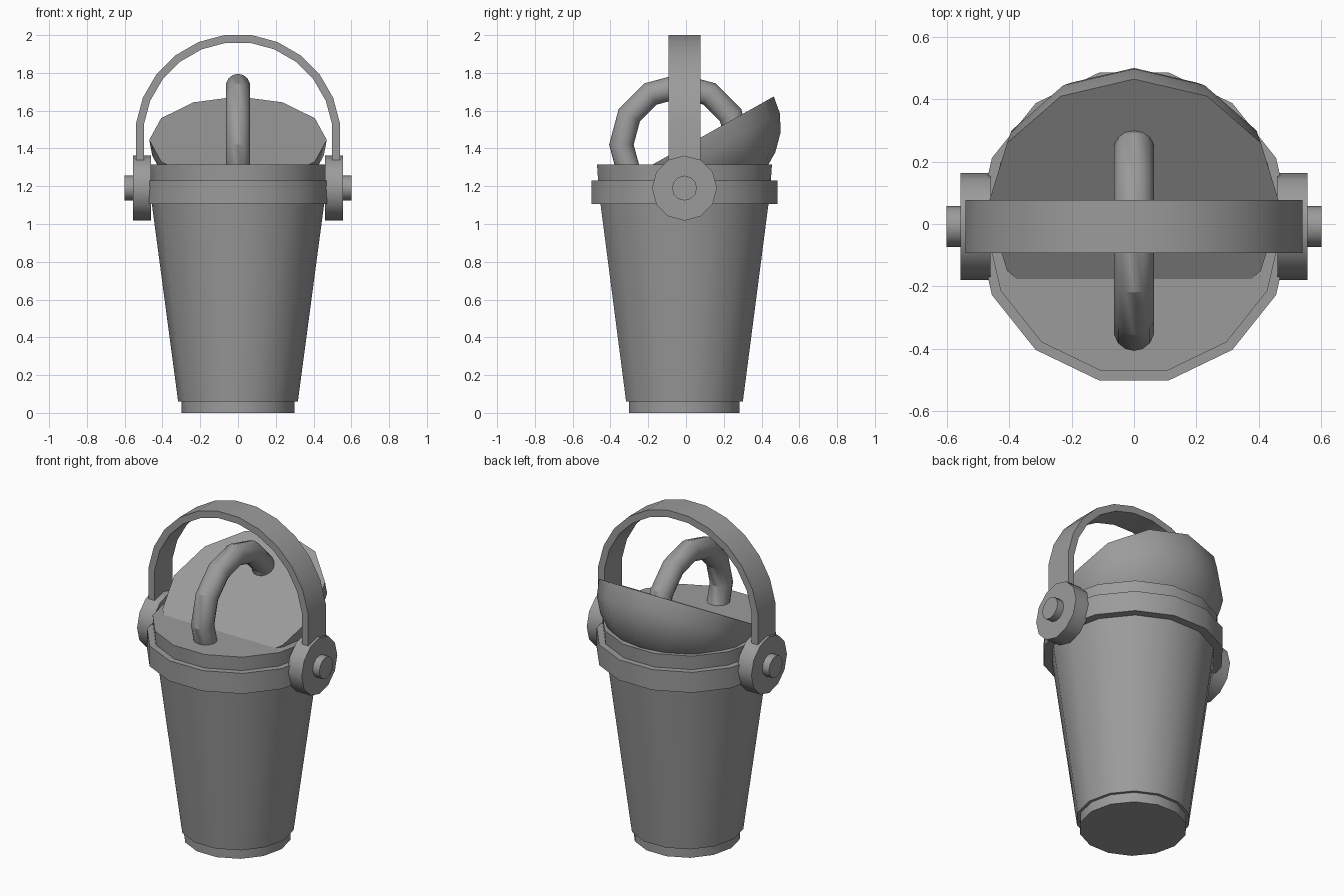
import bpy
import bmesh
from math import sin, cos, pi, radians

if "Cube" in bpy.data.objects:
    bpy.data.objects.remove(bpy.data.objects["Cube"])

grey = bpy.data.materials.new("plain_grey")
grey.use_nodes = True
COLOUR = (0.33, 0.33, 0.33, 1)
grey.diffuse_color = COLOUR
grey.node_tree.nodes["Principled BSDF"].inputs["Base Color"].default_value = COLOUR

CY = -0.008  # shared centre line in y


def finish(obj, angle):
    obj.data.materials.clear()
    obj.data.materials.append(grey)
    bpy.ops.object.select_all(action="DESELECT")
    obj.select_set(True)
    bpy.context.view_layer.objects.active = obj
    bpy.ops.object.shade_smooth_by_angle(angle=radians(angle))


def from_bmesh(name, bm, loc=(0, 0, 0), rot=(0, 0, 0), angle=35):
    bmesh.ops.recalc_face_normals(bm, faces=bm.faces)
    mesh = bpy.data.meshes.new(name)
    bm.to_mesh(mesh)
    bm.free()
    obj = bpy.data.objects.new(name, mesh)
    bpy.context.collection.objects.link(obj)
    obj.location, obj.rotation_euler = loc, rot
    finish(obj, angle)
    return obj


def lathe(name, profile, sides, turn=0.0, **kw):
    """Closed solid turned around z from (radius, height) pairs."""
    bm = bmesh.new()
    steps = [(i + turn) * 2 * pi / sides for i in range(sides)]
    rings = [[bm.verts.new((r * sin(a), -r * cos(a), z)) for a in steps]
             for r, z in profile]
    for low, high in zip(rings, rings[1:]):
        for i in range(sides):
            j = (i + 1) % sides
            bm.faces.new((low[i], low[j], high[j], high[i]))
    bm.faces.new(rings[0])
    bm.faces.new(rings[-1])
    return from_bmesh(name, bm, **kw)


# Bucket: foot, tapered wall, raised band and filled rim
for name, profile in (
    ("foot", [(0.30, 0), (0.30, 0.08)]),
    ("bucket_wall", [(0.317, 0.06), (0.458, 1.12)]),
    ("band", [(0.506, 1.105), (0.506, 1.23)]),
    ("rim", [(0.467, 1.2), (0.475, 1.315)]),
):
    lathe(name, profile, 14, 0.5, loc=(0, CY, 0))

# Tilted bowl with a flat face, half sunk into the rim
RINGS = 6
bowl = [(0.47 * cos(t), -0.37 * sin(t))
        for t in (i * pi / 2 / RINGS for i in range(RINGS))]
bowl.append((0.02, -0.37))
lathe("tilted_bowl", bowl, 12, loc=(0, 0.055, 1.445),
      rot=(radians(29.3), 0, 0), angle=40)

# Round ring standing upright through the bowl and the rim
bpy.ops.mesh.primitive_torus_add(
    major_segments=12, minor_segments=14, major_radius=0.31,
    minor_radius=0.065, location=(0, -0.032, 1.42), rotation=(0, pi / 2, 0))
ring = bpy.context.object
ring.name = "upright_ring"
finish(ring, 28)

# Pivot discs with small caps on both sides
for side, label in ((1, "left"), (-1, "right")):
    turn = (0, side * pi / 2, 0)
    lathe(label + "_pivot", [(0.172, 0.46), (0.172, 0.557)], 12,
          loc=(0, CY, 1.19), rot=turn)
    lathe(label + "_pivot_cap", [(0.066, 0.5), (0.066, 0.602)], 12,
          loc=(0, CY, 1.19), rot=turn)

# Carrying strap: flat arch with straight ends running into the pivots
bm = bmesh.new()
arch = [radians(a) for a in (-82.5 + 15 * i for i in range(12))]


def strap_line(radius, y):
    pts = [(radius * sin(a), 1.46 + radius * cos(a)) for a in arch]
    pts = [(pts[0][0], 1.2)] + pts + [(pts[-1][0], 1.2)]
    return [bm.verts.new((x, y, z)) for x, z in pts]


corners = [strap_line(r, y) for r, y in
           ((0.545, -0.085), (0.545, 0.085), (0.503, 0.085), (0.503, -0.085))]
for a, b in zip(corners, corners[1:] + corners[:1]):
    for i in range(len(a) - 1):
        bm.faces.new((a[i], b[i], b[i + 1], a[i + 1]))
for end in (0, -1):
    bm.faces.new([line[end] for line in corners])
from_bmesh("carrying_strap", bm, loc=(0, CY, 0))
